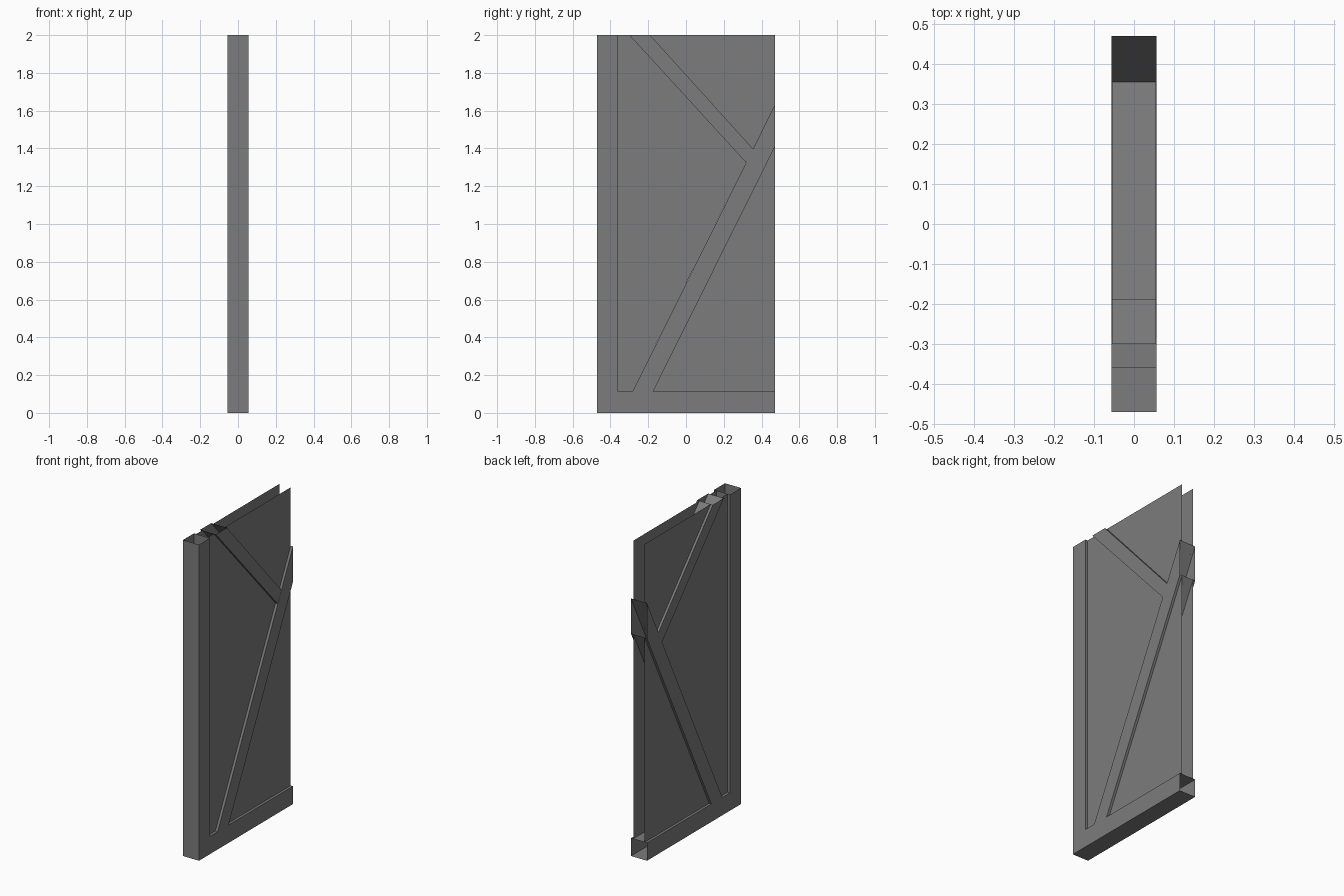
import bpy
import bmesh

cube = bpy.data.objects.get("Cube")
if cube:
    bpy.data.objects.remove(cube, do_unlink=True)

# Dimensions: half depth along x, half length along y, height along z
BEAM, BRACE, PANEL = 0.056, 0.055, 0.04
END, TOP = 0.47, 2.0
POST, SILL = -0.36, 0.113

grey = bpy.data.materials.new("plain grey")
colour = (0.2, 0.2, 0.2, 1)
grey.diffuse_color = colour
grey.use_nodes = True
grey.node_tree.nodes["Principled BSDF"].inputs["Base Color"].default_value = colour


def is_open(a, b):
    """Edges on the top or on the back end stay open."""
    return (a[1] == b[1] == TOP) or (a[0] == b[0] == END)


def build(name, outline, half, walls=True, skip=()):
    """Two matching side sheets (y, z outline), joined by walls if wanted."""
    bm = bmesh.new()
    left = [bm.verts.new((half, y, z)) for y, z in outline]
    right = [bm.verts.new((-half, y, z)) for y, z in outline]
    bm.faces.new(left)
    bm.faces.new(right[::-1])
    if walls:
        count = len(outline)
        for i in range(count):
            j = (i + 1) % count
            if i not in skip and not is_open(outline[i], outline[j]):
                bm.faces.new((left[j], left[i], right[i], right[j]))
    mesh = bpy.data.meshes.new(name)
    bm.to_mesh(mesh)
    bm.free()
    mesh.materials.append(grey)
    obj = bpy.data.objects.new(name, mesh)
    bpy.context.collection.objects.link(obj)
    return obj


# Shared corner points on the side elevation
diag_low = (-0.174, SILL)
diag_high = (-0.283, SILL)
diag_low_end = (END, 1.407)
diag_high_end = (END, 1.63)
brace_low, brace_high = (-0.30, TOP), (-0.19, TOP)
brace_low_end, brace_high_end = (0.318, 1.325), (0.355, 1.398)
post_foot, post_top = (POST, SILL), (POST, TOP)

# Hollow timber frame: sill, front post and long diagonal in one outline
build("timber_frame", [
    (-END, 0), (END, 0), (END, SILL), diag_low, diag_low_end,
    diag_high_end, diag_high, post_foot, post_top, (-END, TOP)], BEAM)

# Short brace running down from the top to the diagonal
build("upper_brace", [brace_low, brace_low_end, brace_high_end, brace_high],
      BRACE, skip=(1,))

# Recessed infill sheets between the timbers
build("middle_panels", [post_foot, diag_high, brace_low_end, brace_low, post_top],
      PANEL, walls=False)
build("lower_panels", [diag_low, (END, SILL), diag_low_end], PANEL, walls=False)
build("upper_panels", [brace_high_end, diag_high_end, (END, TOP), brace_high],
      PANEL, walls=False)
